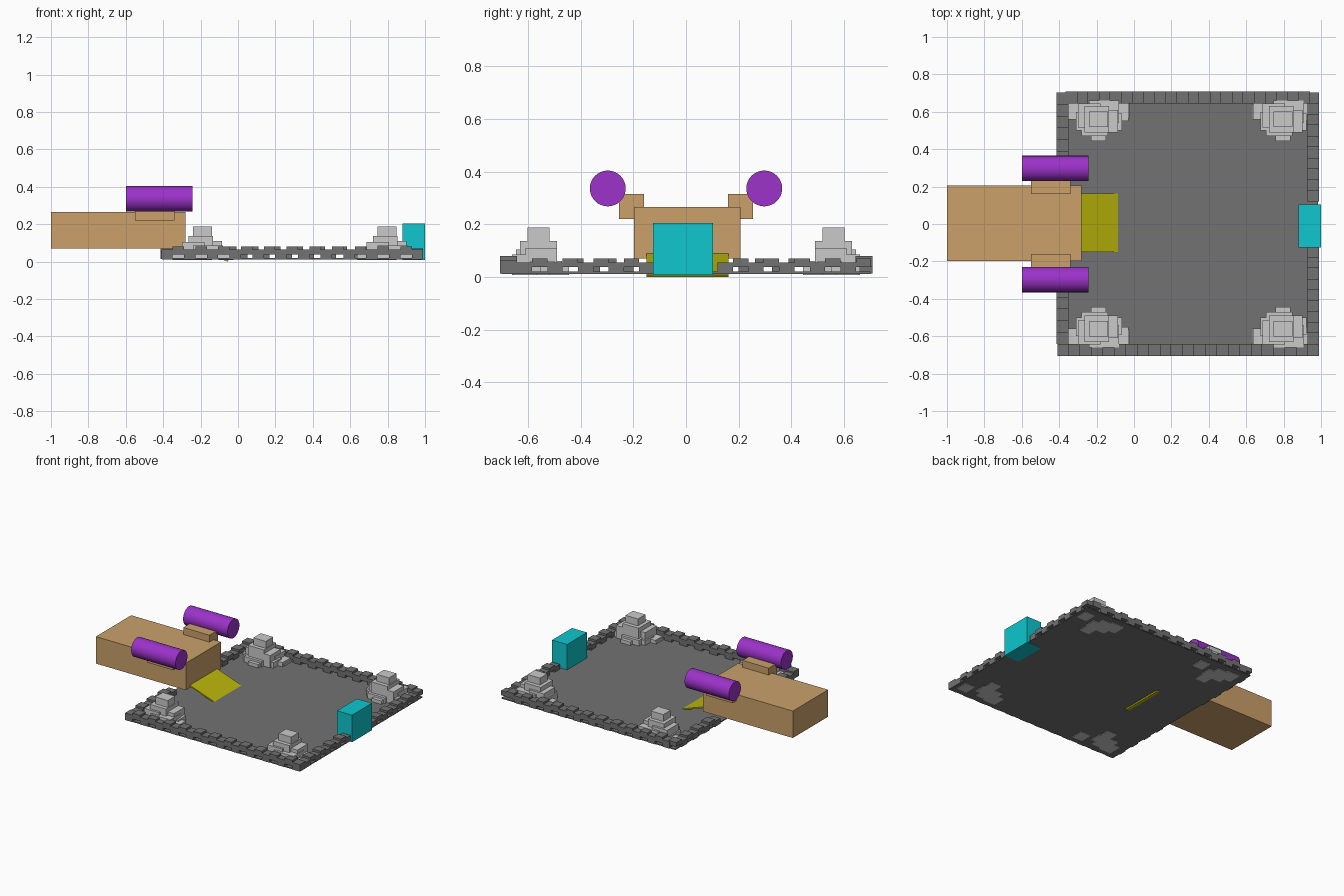
import bpy, bmesh, math
from mathutils import Matrix, Vector

if "Cube" in bpy.data.objects:
    bpy.data.objects.remove(bpy.data.objects["Cube"], do_unlink=True)


def material(name, r, g, b):
    # Screen colour to linear material
    lin = [((c / 255 + 0.055) / 1.055) ** 2.4 for c in (r, g, b)] + [1]
    m = bpy.data.materials.new(name)
    m.use_nodes = True
    m.diffuse_color = lin
    m.node_tree.nodes["Principled BSDF"].inputs["Base Color"].default_value = lin
    return m


dark_gray = material("dark_gray", 114, 114, 114)
light_gray = material("light_gray", 202, 202, 202)
tan = material("tan", 203, 161, 106)
purple = material("purple", 156, 50, 202)
cyan = material("cyan", 14, 199, 206)
yellow = material("yellow", 187, 183, 12)


def finish(bm, name, mat):
    mesh = bpy.data.meshes.new(name)
    bm.to_mesh(mesh)
    bm.free()
    mesh.materials.append(mat)
    obj = bpy.data.objects.new(name, mesh)
    bpy.context.collection.objects.link(obj)
    return obj


def add_box(bm, x0, x1, y0, y1, z0, z1):
    mid = Vector((x0 + x1, y0 + y1, z0 + z1)) / 2
    size = Matrix.Diagonal((x1 - x0, y1 - y0, z1 - z0, 1))
    bmesh.ops.create_cube(bm, size=1, matrix=Matrix.Translation(mid) @ size)


def box(name, mat, *bounds):
    bm = bmesh.new()
    add_box(bm, *bounds)
    return finish(bm, name, mat)


# Floor and main blocks
box("floor", dark_gray, -0.405, 0.985, -0.7, 0.7, 0.012, 0.02)
box("cabin", tan, -1, -0.28, -0.197, 0.207, 0.07, 0.265)
box("gate_block", cyan, 0.88, 1, -0.125, 0.103, 0.008, 0.204)

# Side brackets and drums
for side, label in ((1, "back"), (-1, "front")):
    ya, yb = sorted((side * 0.16, side * 0.255))
    box(label + "_bracket", tan, -0.55, -0.34, ya, yb, 0.22, 0.315)
    bm = bmesh.new()
    place = Matrix.Translation((-0.422, side * 0.297, 0.336)) @ Matrix.Rotation(math.pi / 2, 4, "Y")
    bmesh.ops.create_cone(bm, cap_ends=True, segments=32, radius1=0.068,
                          radius2=0.068, depth=0.355, matrix=place)
    drum = finish(bm, label + "_drum", purple)
    for p in drum.data.polygons:
        p.use_smooth = len(p.vertices) == 4

# Ramp: a thin sloping plate
bm = bmesh.new()
profile = [(-0.285, 0.09), (-0.05, 0.008), (-0.055, 0.0), (-0.285, 0.08)]
face = bm.faces.new([bm.verts.new((x, -0.15, z)) for x, z in profile])
out = bmesh.ops.extrude_face_region(bm, geom=[face])
bmesh.ops.translate(bm, vec=(0, 0.312, 0),
                    verts=[v for v in out["geom"] if isinstance(v, bmesh.types.BMVert)])
bmesh.ops.recalc_face_normals(bm, faces=bm.faces)
finish(bm, "ramp", yellow)


# Low walls of alternating low and raised bricks
def wall(name, along_x, start, end, across, lift=0):
    bm = bmesh.new()
    count = round((end - start) / 0.06)
    step = (end - start) / count
    for i in range(count):
        a = start + i * step
        z0, z1 = ((0.014, 0.055), (0.038, 0.07))[i % 2]
        span, thick = (a, a + step), (across - 0.032, across + 0.032)
        if along_x:
            add_box(bm, *span, *thick, z0, z1 + lift)
        else:
            add_box(bm, *thick, *span, z0, z1 + lift)
    finish(bm, name, dark_gray)


wall("front_wall", True, -0.41, 0.99, -0.674, 0.01)
wall("back_wall", True, -0.365, 0.94, 0.676, 0.01)
for side, label in ((1, "back"), (-1, "front")):
    for x, gap, end in ((-0.383, 0.2, "cabin"), (0.957, 0.12, "gate")):
        lo, hi = sorted((side * gap, side * (0.703 if side > 0 else 0.642)))
        wall(f"{end}_wall_{label}", False, lo, hi, x)

# Rock piles: x centre, distance in from the wall, width, depth, top
stones = [(-0.11, 0.05, 0.1, 0.1, 0.045), (0.11, 0.055, 0.1, 0.11, 0.05),
          (-0.13, 0.06, 0.07, 0.08, 0.035), (0.125, 0.05, 0.08, 0.09, 0.035),
          (-0.07, 0.11, 0.1, 0.1, 0.055), (0.075, 0.115, 0.1, 0.09, 0.06),
          (0.0, 0.17, 0.08, 0.09, 0.045), (-0.02, 0.15, 0.14, 0.08, 0.06),
          (0.03, 0.06, 0.16, 0.12, 0.085), (-0.05, 0.08, 0.12, 0.13, 0.105),
          (0.05, 0.11, 0.11, 0.12, 0.11), (-0.01, 0.1, 0.13, 0.14, 0.137),
          (0.0, 0.1, 0.1, 0.085, 0.187)]
for side, label in ((1, "back"), (-1, "front")):
    for x, end in ((-0.19, "cabin"), (0.797, "gate")):
        bm = bmesh.new()
        for i, (u, v, w, d, top) in enumerate(stones):
            y = side * (0.66 - v)
            base = 0.008 if i % 3 == 0 else 0.014
            add_box(bm, x + u - w / 2, x + u + w / 2, y - d / 2, y + d / 2, base, top)
        finish(bm, f"{label}_{end}_rocks", light_gray)
